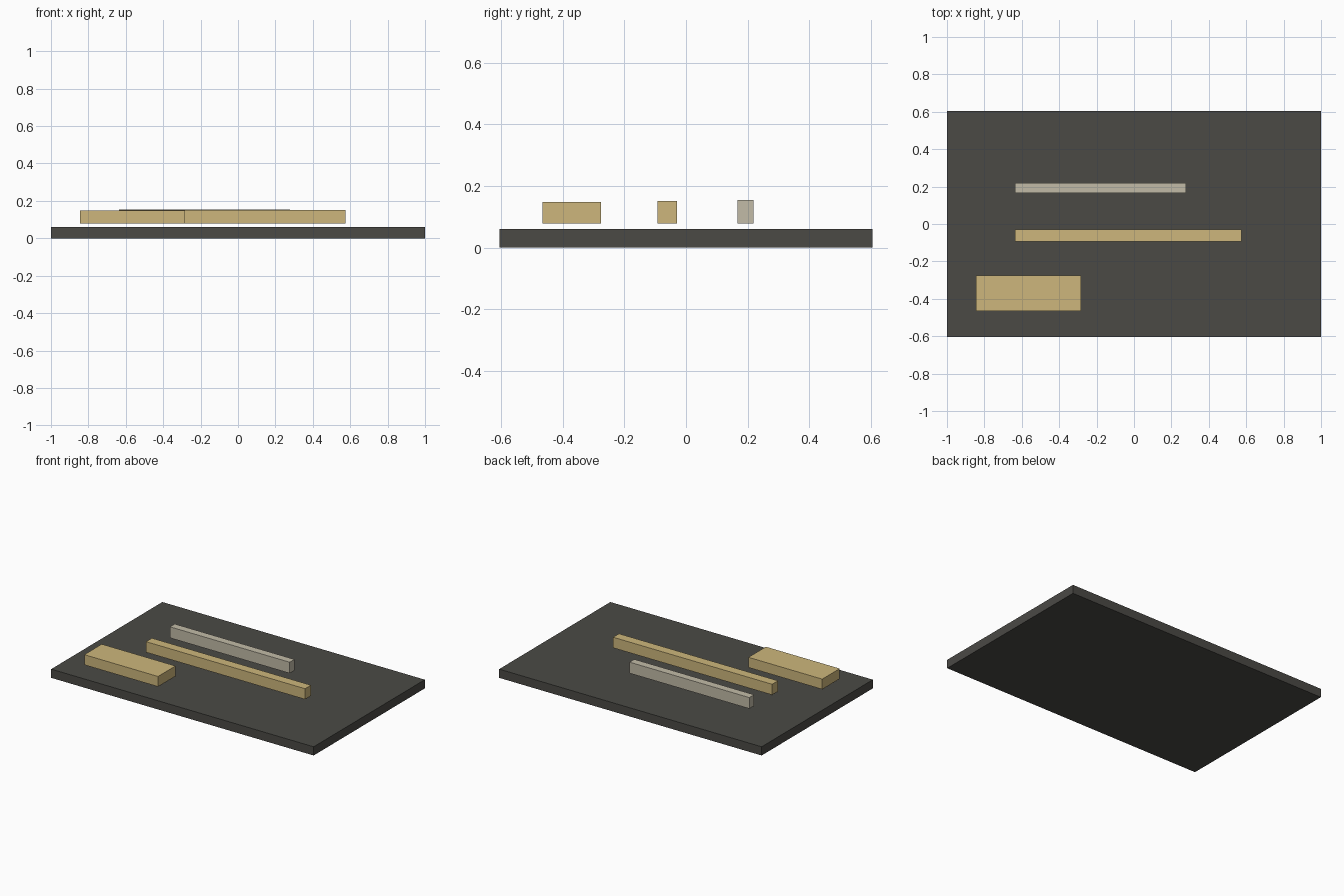
import bpy

if "Cube" in bpy.data.objects:
    bpy.data.objects.remove(bpy.data.objects["Cube"])


def material(name, rgb):
    mat = bpy.data.materials.new(name)
    mat.diffuse_color = (*rgb, 1)
    mat.use_nodes = True
    mat.node_tree.nodes["Principled BSDF"].inputs["Base Color"].default_value = mat.diffuse_color
    return mat


def box(name, x, y, z, mat):
    """Box spanning the given (min, max) ranges."""
    spans = (x, y, z)
    bpy.ops.mesh.primitive_cube_add(size=1, location=[(a + b) / 2 for a, b in spans])
    obj = bpy.context.object
    obj.name = name
    obj.scale = [b - a for a, b in spans]
    bpy.ops.object.transform_apply(location=False, rotation=False, scale=True)
    obj.data.materials.append(mat)
    return obj


charcoal = material("charcoal", (0.07, 0.068, 0.06))
brass = material("brass", (0.61, 0.47, 0.20))
pale = material("pale_stone", (0.54, 0.50, 0.39))

# Base panel
box("panel", (-1, 1), (-0.605, 0.605), (0, 0.06), charcoal)

# Raised bars floating just above the panel
box("wide_block", (-0.845, -0.283), (-0.466, -0.276), (0.078, 0.148), brass)
box("long_bar", (-0.636, 0.576), (-0.093, -0.029), (0.078, 0.151), brass)
box("short_bar", (-0.636, 0.277), (0.167, 0.219), (0.078, 0.154), pale)
